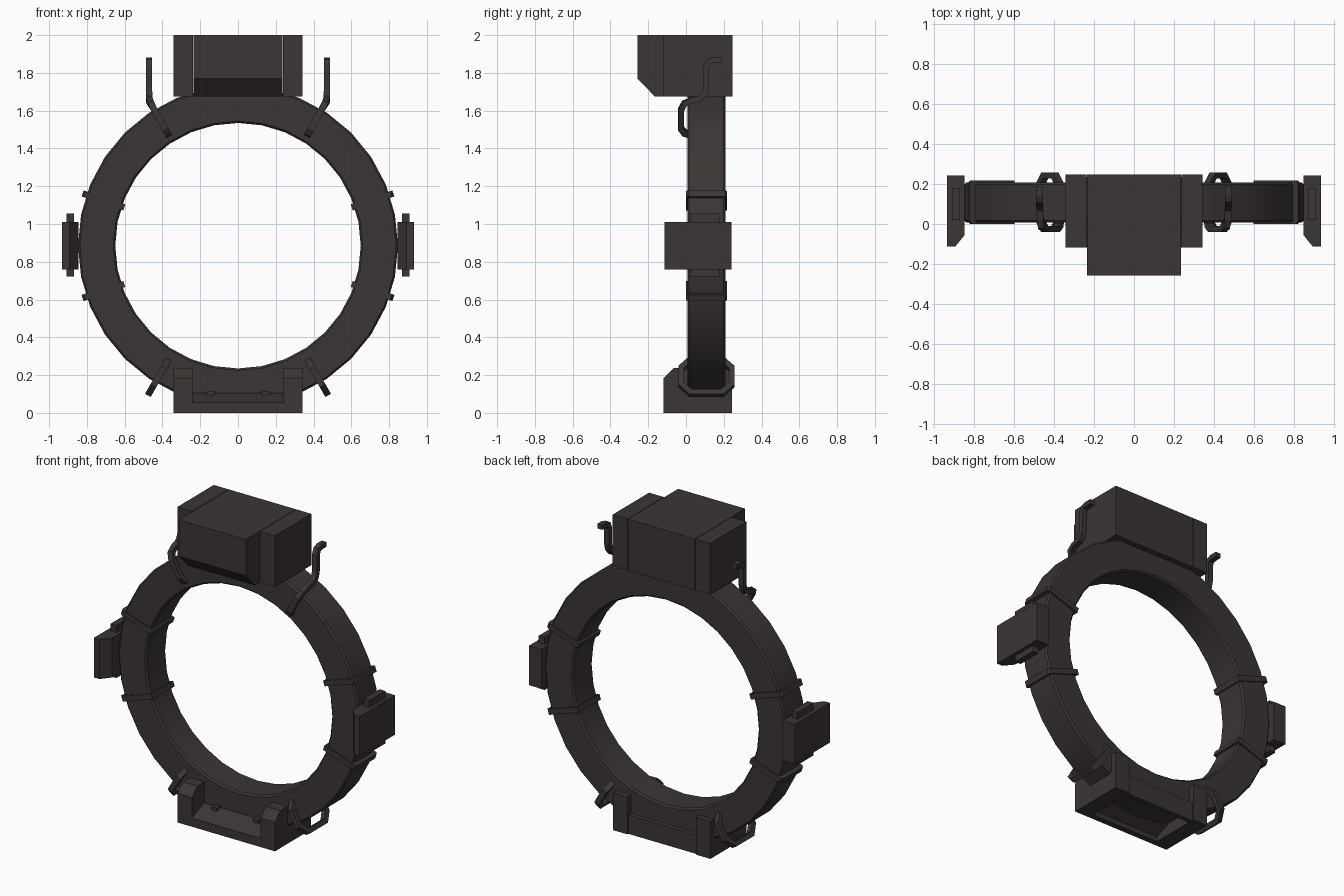
import bpy, bmesh, math
from mathutils import Vector

if "Cube" in bpy.data.objects:
    bpy.data.objects.remove(bpy.data.objects["Cube"])

CZ = 0.885           # height of the ring centre
YM = 0.11            # middle of the ring in depth

mat = bpy.data.materials.new("dark_brown")
mat.diffuse_color = (0.045, 0.036, 0.035, 1)
mat.use_nodes = True
mat.node_tree.nodes["Principled BSDF"].inputs["Base Color"].default_value = mat.diffuse_color


def finish(bm, name):
    bmesh.ops.recalc_face_normals(bm, faces=bm.faces[:])
    me = bpy.data.meshes.new(name)
    bm.to_mesh(me)
    bm.free()
    me.materials.append(mat)
    ob = bpy.data.objects.new(name, me)
    bpy.context.scene.collection.objects.link(ob)
    return ob


def prism(name, profile, place, a, b):
    """Extrude a 2D profile from a to b; place(u, v, t) maps it into space."""
    bm = bmesh.new()
    lo, hi = ([bm.verts.new(place(u, v, t)) for u, v in profile] for t in (a, b))
    n = len(profile)
    bm.faces.new(lo)
    bm.faces.new(hi)
    for i in range(n):
        j = (i + 1) % n
        bm.faces.new((lo[i], lo[j], hi[j], hi[i]))
    return finish(bm, name)


def along_x(y, z, x):
    return Vector((x, y, z))


def along_z(x, y, z):
    return Vector((x, y, z))


def sweep(name, pts, sides, hw=0.017, ht=0.015, closed=False):
    """Sweep a rectangular bar along points; sides gives its width direction."""
    bm = bmesh.new()
    n, rings = len(pts), []
    for i, p in enumerate(pts):
        prev = pts[i - 1] if i or closed else None
        nxt = pts[(i + 1) % n] if i < n - 1 or closed else None
        d1 = (p - prev).normalized() if prev is not None else (nxt - p).normalized()
        d2 = (nxt - p).normalized() if nxt is not None else d1
        tan = (d1 + d2).normalized()
        s = (sides[i] - tan * sides[i].dot(tan)).normalized()
        u = tan.cross(s) * (ht / max(0.6, tan.dot(d1)))
        rings.append([bm.verts.new(p + s * hw * a + u * b)
                      for a, b in ((1, 1), (-1, 1), (-1, -1), (1, -1))])
    for i in range(n if closed else n - 1):
        a, b = rings[i], rings[(i + 1) % n]
        for k in range(4):
            m = (k + 1) % 4
            bm.faces.new((a[k], a[m], b[m], b[k]))
    if not closed:
        bm.faces.new(rings[0])
        bm.faces.new(rings[-1])
    return finish(bm, name)


# Main ring: lathed cross-section with small chamfers
bm = bmesh.new()
c, y0, y1, ri, ro, N = 0.01, 0.007, 0.208, 0.65, 0.847, 32
sec = [(ri, y0 + c), (ri + c, y0), (ro - c, y0), (ro, y0 + c),
       (ro, y1 - c), (ro - c, y1), (ri + c, y1), (ri, y1 - c)]
loops = []
for i in range(N):
    a = 2 * math.pi * i / N
    loops.append([bm.verts.new((r * math.cos(a), y, CZ + r * math.sin(a))) for r, y in sec])
for i in range(N):
    p, q = loops[i], loops[(i + 1) % N]
    for k in range(8):
        m = (k + 1) % 8
        bm.faces.new((p[k], p[m], q[m], q[k]))
ring = finish(bm, "main_ring")
bpy.context.view_layer.objects.active = ring
ring.select_set(True)
bpy.ops.object.shade_smooth_by_angle(angle=math.radians(30))

# Top housing: chamfered centre and two shoulder blocks
prism("housing_centre", [(-0.257, 2.0), (-0.257, 1.77), (-0.165, 1.675), (0.246, 1.675), (0.246, 2.0)],
      along_x, -0.235, 0.235)

# Base: front sill, rear bar (open underneath between the posts)
prism("base_front_sill", [(-0.118, 0.0), (-0.118, 0.055), (-0.005, 0.105), (0.02, 0.105),
                          (0.02, 0.075), (-0.08, 0.03), (-0.08, 0.0)], along_x, -0.245, 0.245)
prism("base_rear_bar", [(0.205, 0.0), (0.205, 0.12), (0.235, 0.12), (0.235, 0.0)],
      along_x, -0.245, 0.245)

for s, tag in ((1, "right"), (-1, "left")):
    prism("housing_shoulder_" + tag, [(-0.118, 2.0), (-0.118, 1.675), (0.246, 1.675), (0.246, 2.0)],
          along_x, s * 0.238, s * 0.342)
    prism("base_post_" + tag, [(-0.118, 0.0), (-0.118, 0.185), (-0.065, 0.237), (0.244, 0.237), (0.244, 0.0)],
          along_x, s * 0.24, s * 0.342)
    prism("base_stud_" + tag, [(-0.03, 0.09), (-0.03, 0.115), (0.01, 0.115), (0.01, 0.09)],
          along_x, s * 0.125, s * 0.165)

    # Side pad with a chamfered front and a narrower core plate
    prism("side_pad_" + tag, [(s * x, y) for x, y in ((0.845, 0.242), (0.932, 0.242), (0.932, -0.113),
                              (0.892, -0.113), (0.845, -0.055))], along_z, 0.76, 1.01)
    prism("side_core_" + tag, [(s * x, y) for x, y in ((0.867, 0.02), (0.908, 0.02), (0.908, 0.178), (0.867, 0.178))],
          along_z, 0.722, 1.055)

    for v, lvl in ((1, "upper"), (-1, "lower")):
        # Straps wrapped around the ring
        def frame(deg):
            a = math.radians(deg)
            return (Vector((s * math.cos(a), 0, v * math.sin(a))),
                    Vector((-s * math.sin(a), 0, v * math.cos(a))))
        rad, tan = frame(18.6)
        k = 0.012
        prism(f"strap_{lvl}_{tag}",
              [(0.635, 0.0), (0.868 - k, 0.0), (0.868, k), (0.868, 0.218 - k), (0.868 - k, 0.218), (0.635, 0.218)],
              lambda r, y, t: Vector((0, y, CZ)) + rad * r + tan * t, -0.017, 0.017)

    # Lower loops: closed octagonal bars around the ring
    v = -1
    rad, tan = frame(60)[0], None
    rad, tan = (Vector((s * 0.5, 0, -0.866)), Vector((s * 0.866, 0, 0.5)))
    a, b, k, mid = 0.70, 0.90, 0.05, 0.108
    h = 0.134
    oct_pts = [(a, -h + k), (a + k, -h), (b - k, -h), (b, -h + k),
               (b, h - k), (b - k, h), (a + k, h), (a, h - k)]
    base = Vector((s * -0.022, mid, CZ + 0.0))
    base.x = s * 0.02
    sweep("lower_loop_" + tag, [base + rad * r + Vector((0, y, 0)) for r, y in oct_pts],
          [tan] * 8, closed=True)

    # Upper hooks: rise off the ring front, pass over it, then stand up and bend back
    path = [(0.37, 0.02, 1.475), (0.374, -0.008, 1.482), (0.387, -0.026, 1.505), (0.443, -0.026, 1.605),
            (0.46, -0.01, 1.637), (0.468, 0.025, 1.652), (0.47, 0.075, 1.665), (0.471, 0.1, 1.695),
            (0.471, 0.108, 1.73), (0.471, 0.108, 1.83), (0.471, 0.12, 1.858), (0.471, 0.145, 1.867), (0.471, 0.19, 1.867)]
    diag, flat = Vector((s * 0.87, 0, -0.5)), Vector((s, 0, 0))
    sweep("upper_hook_" + tag, [Vector((s * x, y, z)) for x, y, z in path],
          [diag] * 4 + [(diag + flat).normalized()] + [flat] * 8)
